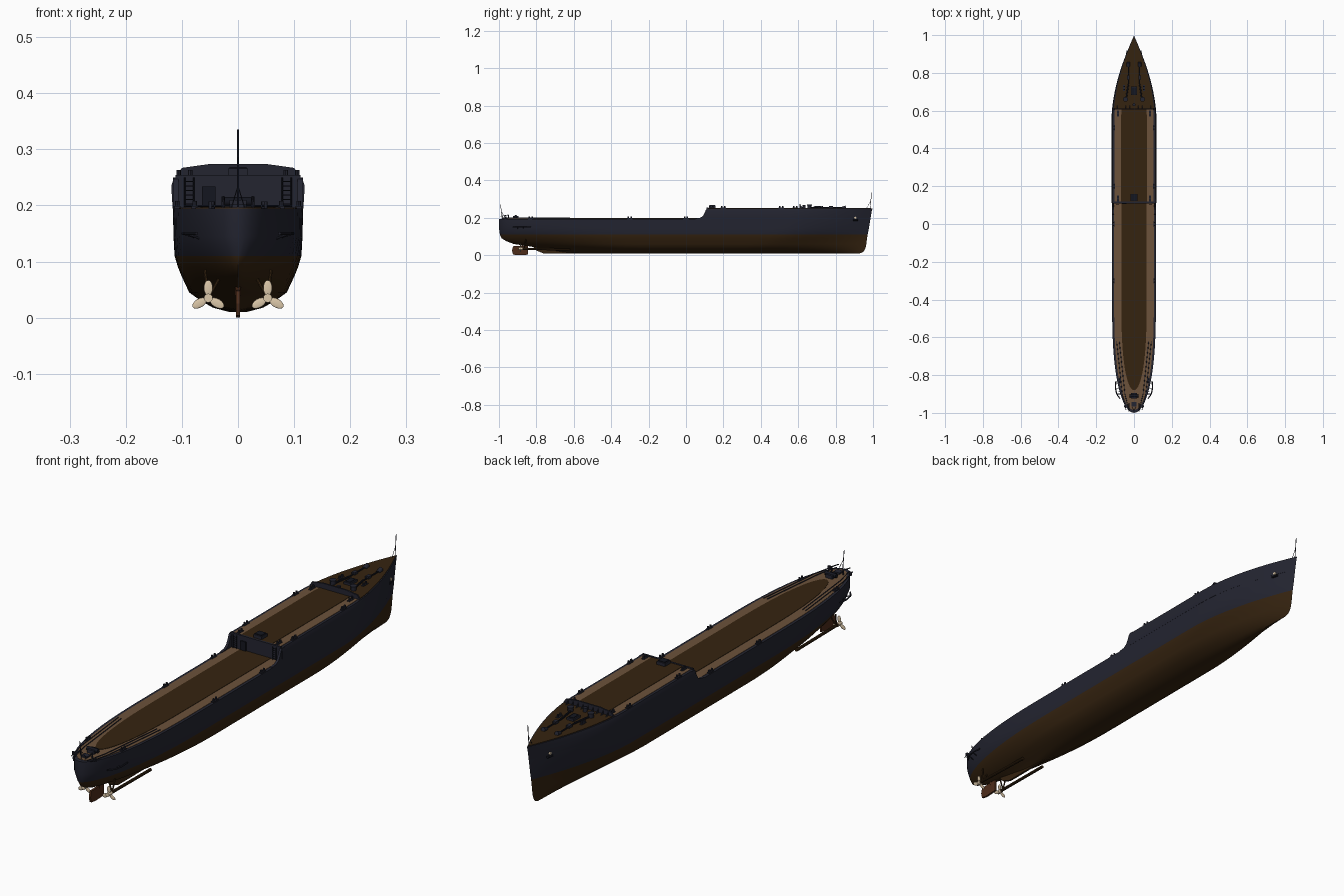
import bpy, bmesh, math
from mathutils import Vector

cube = bpy.data.objects.get("Cube")
if cube:
    bpy.data.objects.remove(cube)


def material(name, r, g, b):
    m = bpy.data.materials.new(name)
    m.use_nodes = True
    m.diffuse_color = (r, g, b, 1)
    m.node_tree.nodes["Principled BSDF"].inputs["Base Color"].default_value = (r, g, b, 1)
    return m


NAVY = material("navy_steel", 0.017, 0.018, 0.030)
BROWN = material("hull_brown", 0.036, 0.017, 0.005)
TAN = material("deck_tan", 0.150, 0.084, 0.043)
CREAM = material("propeller_cream", 0.72, 0.58, 0.40)
DARK = material("fitting_dark", 0.007, 0.008, 0.014)
RUST = material("rudder_rust", 0.075, 0.025, 0.010)


def finish(name, bm, mats, smooth=False):
    bmesh.ops.recalc_face_normals(bm, faces=bm.faces)
    me = bpy.data.meshes.new(name)
    bm.to_mesh(me)
    bm.free()
    for m in mats:
        me.materials.append(m)
    ob = bpy.data.objects.new(name, me)
    bpy.context.collection.objects.link(ob)
    if smooth:
        bpy.ops.object.select_all(action="DESELECT")
        ob.select_set(True)
        bpy.context.view_layer.objects.active = ob
        bpy.ops.object.shade_smooth_by_angle(angle=math.radians(35))
    return ob


def loft(name, rings, mats, rule=None, smooth=False):
    """Closed rings of equal length, bridged and capped."""
    bm = bmesh.new()
    loops = [[bm.verts.new(p) for p in r] for r in rings]
    for a, b in zip(loops, loops[1:]):
        for i in range(len(a)):
            j = (i + 1) % len(a)
            bm.faces.new((a[i], a[j], b[j], b[i]))
    bm.faces.new(loops[0])
    bm.faces.new(loops[-1])
    if rule:
        for f in bm.faces:
            f.material_index = rule(f.calc_center_median())
    return finish(name, bm, mats, smooth)


def box(name, c, size, mat):
    x, y, z = (s / 2 for s in size)
    rings = [[(c[0] + a * x, c[1] + b * y, c[2] + k * z)
              for a, b in ((-1, -1), (1, -1), (1, 1), (-1, 1))] for k in (-1, 1)]
    return loft(name, rings, [mat])


def rod(name, a, b, r, mat, sides=8):
    a, b = Vector(a), Vector(b)
    q = (b - a).to_track_quat("Z", "Y")
    circle = [q @ Vector((r * math.cos(t), r * math.sin(t), 0))
              for t in (math.tau * i / sides for i in range(sides))]
    return loft(name, [[p + c for c in circle] for p in (a, b)], [mat], smooth=sides > 6)


def half(y, B, ys, yb, f):
    """Half breadth of a waterline; f runs from fine (0) to full (1) ends."""
    s0, b0 = -0.2 - 0.2 * f, 0.3 + 0.25 * f
    if y < s0:
        s = min(1, (s0 - y) / (s0 - ys))
        return B * (1 - s ** (1.6 + 1.1 * f)) ** (1 - 0.5 * f)
    if y > b0:
        s = min(1, (y - b0) / (yb - b0))
        return B * (1 - s ** (1.5 + 0.3 * f))
    return B


def ring(z, B, ys, yb, f=1, start=None, end=None, n=44):
    a = ys if start is None else start
    b = yb if end is None else end
    pts = []
    for k in range(n + 1):
        y = (a + b) / 2 - (b - a) / 2 * math.cos(math.pi * k / n)
        pts.append((half(y, B, ys, yb, f), y, z))
    back = [(-x, y, z) for x, y, z in reversed(pts) if x > 1e-5]
    return [(x if x > 1e-5 else 0, y, z) for x, y, z in pts] + back


def plate(name, z, mat, *args, **kw):
    return loft(name, [ring(z - 0.004, *args, **kw), ring(z, *args, **kw)], [mat])


# Hull: height, half breadth, stern end, bow end
levels = [(0.010, 0.015, -0.62, 0.930), (0.018, 0.045, -0.68, 0.948),
          (0.030, 0.066, -0.74, 0.956), (0.045, 0.087, -0.82, 0.961),
          (0.060, 0.094, -0.92, 0.964), (0.075, 0.101, -0.96, 0.966),
          (0.090, 0.107, -0.985, 0.968), (0.110, 0.113, -0.995, 0.971),
          (0.145, 0.115, -1.0, 0.978), (0.195, 0.116, -1.0, 0.986)]
loft("lower_hull", [ring(z, B, a, b, min(1, z / 0.14)) for z, B, a, b in levels],
     [BROWN, NAVY], lambda c: int(c.z > 0.11), smooth=True)
loft("raised_hull", [ring(z, B, -1, b, start=0.11) for z, B, b in
                     ((0.195, 0.1165, 0.986), (0.235, 0.119, 0.993), (0.25, 0.114, 0.997))],
     [NAVY], smooth=True)

# Decks
plate("aft_deck", 0.1965, TAN, 0.105, -0.985, 1, end=0.11)
plate("aft_deck_centre", 0.198, BROWN, 0.067, -0.88, 1, end=0.11)
plate("fore_deck", 0.2515, TAN, 0.104, -1, 1, start=0.118, end=0.61)
plate("fore_deck_centre", 0.253, BROWN, 0.068, -1, 1, start=0.118, end=0.61)
plate("bow_deck", 0.252, BROWN, 0.109, -1, 0.99, start=0.61)

# Break of the deck: curved side wings, doors and ladders
wing = [(0.13, 0.19), (0.05, 0.19), (0.052, 0.197), (0.075, 0.20), (0.09, 0.209),
        (0.099, 0.225), (0.106, 0.243), (0.113, 0.25), (0.13, 0.25)]
for s in (-1, 1):
    loft("side_wing", [[(s * x, y, z) for y, z in wing] for x in (0.106, 0.116)], [NAVY])
    for x in (0.079, 0.095):
        rod("ladder_rail", (s * x, 0.104, 0.197), (s * x, 0.104, 0.25), 0.0012, DARK, 6)
    for k in range(6):
        z = 0.203 + k * 0.008
        rod("ladder_rung", (s * 0.079, 0.104, z), (s * 0.095, 0.104, z), 0.001, DARK, 6)
box("bulkhead_door", (-0.052, 0.108, 0.216), (0.024, 0.005, 0.036), DARK)
box("break_sill", (0, 0.113, 0.251), (0.222, 0.008, 0.006), NAVY)
box("deck_locker", (0, 0.14, 0.258), (0.036, 0.036, 0.015), NAVY)
box("locker_lid", (0, 0.14, 0.267), (0.03, 0.028, 0.003), DARK)

# Breakwater with stiffeners
crest = [(-0.111, 0.25), (-0.100, 0.267), (-0.05, 0.274), (0.05, 0.274), (0.100, 0.267), (0.111, 0.25)]
loft("breakwater", [[(x, y, z) for x, z in crest] for y in (0.606, 0.612)], [NAVY])
for i in range(-4, 5):
    rib = [(0.612, 0.25), (0.63, 0.25), (0.612, 0.267)]
    loft("breakwater_rib", [[(i * 0.022 + d, y, z) for y, z in rib] for d in (-0.001, 0.001)], [NAVY])

# Forecastle gear
box("bow_hatch", (0, 0.705, 0.256), (0.03, 0.045, 0.010), NAVY)
box("bow_hatch_lid", (0, 0.705, 0.262), (0.02, 0.034, 0.003), DARK)
rod("centre_capstan", (0, 0.632, 0.25), (0, 0.632, 0.268), 0.008, NAVY, 12)
for s in (-1, 1):
    rod("capstan", (s * 0.045, 0.66, 0.25), (s * 0.045, 0.66, 0.266), 0.010, NAVY, 12)
    rod("capstan_head", (s * 0.045, 0.66, 0.266), (s * 0.045, 0.66, 0.270), 0.013, NAVY, 12)
    rod("anchor_chain", (s * 0.042, 0.66, 0.255), (s * 0.03, 0.74, 0.255), 0.004, DARK)
    rod("anchor_chain_run", (s * 0.03, 0.74, 0.255), (s * 0.03, 0.85, 0.254), 0.003, DARK)
    rod("hawse_pipe", (s * 0.03, 0.835, 0.25), (s * 0.03, 0.855, 0.257), 0.009, NAVY, 12)
    box("chain_stopper", (s * 0.03, 0.775, 0.257), (0.014, 0.02, 0.010), NAVY)
    x = half(0.905, 0.117, -1, 0.986, 1)
    rod("anchor_shank", (s * (x - 0.01), 0.905, 0.20), (s * (x + 0.004), 0.905, 0.20), 0.006, CREAM, 12)
    rod("anchor_arms", (s * (x + 0.003), 0.892, 0.188), (s * (x - 0.002), 0.918, 0.188), 0.005, DARK)


# Bollard pairs along the deck edges
def bollards(x, y, z):
    box("bollard_base", (x, y, z + 0.002), (0.011, 0.03, 0.004), NAVY)
    for d in (-0.008, 0.008):
        rod("bollard", (x, y + d, z), (x, y + d, z + 0.013), 0.004, NAVY)


for s in (-1, 1):
    for x, y, z in ((0.108, -0.30, 0.195), (0.108, 0.0, 0.195), (0.106, 0.20, 0.25),
                    (0.106, 0.51, 0.25), (0.085, 0.585, 0.25), (0.085, 0.135, 0.25),
                    (0.052, 0.72, 0.25), (0.077, -0.83, 0.195)):
        bollards(s * x, y, z)

# Stern gear: rails, winch, davits, guards
for s in (-1, 1):
    for d in (0, 0.014):
        rod("deck_rail", (s * (0.092 - d), -0.62, 0.199), (s * (0.062 - d), -0.90, 0.199), 0.0018, NAVY, 6)
        rod("deck_rail_end", (s * (0.062 - d), -0.90, 0.199), (s * (0.042 - d), -0.985, 0.199), 0.0018, NAVY, 6)
    rod("davit_post", (s * 0.026, -0.95, 0.195), (s * 0.026, -0.95, 0.216), 0.003, NAVY)
    rod("davit_arm", (s * 0.026, -0.95, 0.215), (s * 0.026, -0.993, 0.208), 0.002, NAVY)
    rod("fairlead", (s * 0.047, -0.965, 0.195), (s * 0.047, -0.965, 0.207), 0.006, NAVY)
    guard = [(0.074, -0.925), (0.092, -0.90), (0.098, -0.87), (0.096, -0.83)]
    for a, b in zip(guard, guard[1:]):
        rod("propeller_guard", (s * a[0], a[1], 0.15), (s * b[0], b[1], 0.15), 0.003, NAVY)
    for x, y in guard[1:3]:
        rod("guard_strut", (s * x, y, 0.15), (s * 0.065, y, 0.14), 0.002, NAVY)
box("stern_winch", (0, -0.91, 0.203), (0.03, 0.03, 0.014), NAVY)
rod("winch_drum", (-0.024, -0.91, 0.207), (0.024, -0.91, 0.207), 0.008, DARK, 12)
box("stern_hatch", (0, -0.955, 0.199), (0.026, 0.024, 0.008), NAVY)

# Flagstaffs with stays
rod("bow_staff", (0, 0.985, 0.25), (0, 0.992, 0.335), 0.0015, NAVY, 6)
rod("bow_staff_stay", (0, 0.965, 0.25), (0, 0.988, 0.29), 0.001, NAVY, 6)
rod("stern_staff", (0, -0.982, 0.195), (0, -0.992, 0.272), 0.0015, NAVY, 6)
for s in (-1, 1):
    rod("stern_staff_stay", (s * 0.012, -0.965, 0.195), (0, -0.988, 0.235), 0.001, NAVY, 6)

# Skeg and rudder
skeg = [(-0.55, 0.009), (-0.76, 0.009), (-0.80, 0.025), (-0.83, 0.06), (-0.55, 0.06)]
loft("skeg", [[(x, y, z) for y, z in skeg] for x in (-0.004, 0.004)], [BROWN])
blade = [(-0.845, 0.003), (-0.90, 0.0), (-0.925, 0.004), (-0.93, 0.025), (-0.925, 0.048), (-0.845, 0.05)]
loft("rudder", [[(x, y, z) for y, z in blade] for x in (-0.004, 0.004)], [RUST])
rod("rudder_stock", (0, -0.875, 0.04), (0, -0.875, 0.09), 0.005, RUST)

# Shafts, brackets and three-bladed propellers
for s in (-1, 1):
    hub = Vector((s * 0.053, -0.885, 0.035))
    rod("shaft", hub, (s * 0.050, -0.62, 0.030), 0.006, BROWN, 10)
    rod("propeller_hub", hub - Vector((0, 0.01, 0)), hub + Vector((0, 0.012, 0)), 0.008, CREAM, 12)
    for dx in (-0.02, 0.014):
        rod("shaft_bracket", (s * 0.053, -0.865, 0.035), (s * (0.045 + dx), -0.855, 0.085), 0.003, BROWN)
    for k in range(3):
        bm = bmesh.new()
        bmesh.ops.create_uvsphere(bm, u_segments=12, v_segments=8, radius=1)
        ob = finish("propeller_blade", bm, [CREAM], smooth=True)
        ang = math.tau * k / 3
        ob.scale = (0.008, 0.002, 0.014)
        ob.location = hub + Vector((math.sin(ang), 0, math.cos(ang))) * 0.018
        ob.rotation_mode = "ZYX"
        ob.rotation_mode = "QUATERNION"
        spin = Vector((math.sin(ang), 0, math.cos(ang)))
        ob.rotation_quaternion = (Vector((0, 0, 1)).rotation_difference(spin)
                                  if k else Vector((0, 0, 1)).rotation_difference(Vector((0, 0, 1))))
